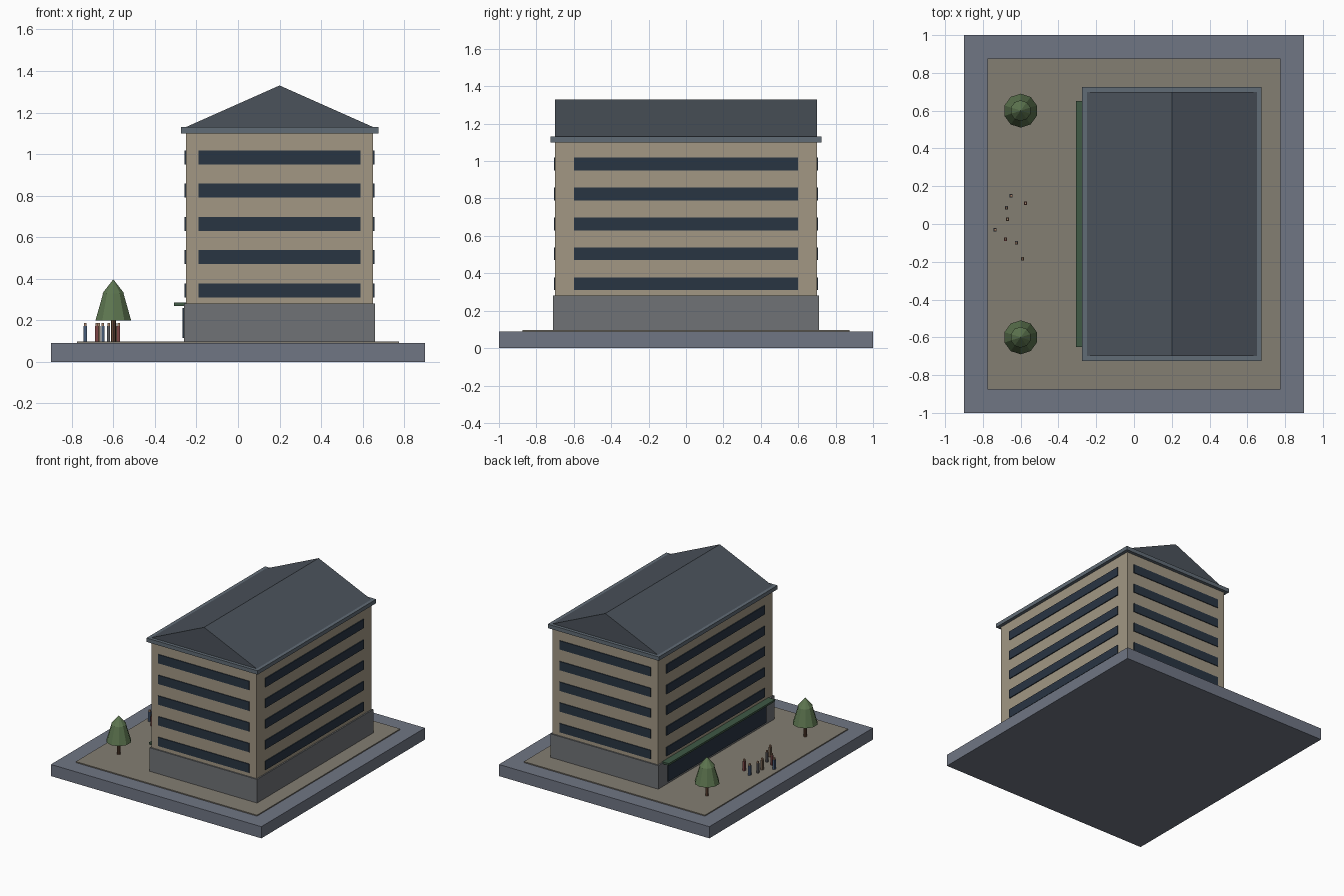
import bpy, bmesh
from math import radians

if "Cube" in bpy.data.objects:
    bpy.data.objects.remove(bpy.data.objects["Cube"])


def mat(name, r, g, b):
    m = bpy.data.materials.new(name)
    m.diffuse_color = (r, g, b, 1)
    m.use_nodes = True
    m.node_tree.nodes["Principled BSDF"].inputs["Base Color"].default_value = m.diffuse_color
    return m


SLATE = mat("slate", 0.16, 0.18, 0.23)
PAVING = mat("paving", 0.23, 0.21, 0.17)
WALL = mat("wall", 0.36, 0.31, 0.23)
STONE = mat("stone", 0.16, 0.17, 0.18)
TRIM = mat("trim", 0.12, 0.15, 0.18)
ROOF = mat("roof", 0.07, 0.085, 0.105)
GLASS = mat("glass", 0.022, 0.035, 0.055)
AWNING = mat("awning", 0.05, 0.10, 0.06)
BARK = mat("bark", 0.14, 0.07, 0.04)
LEAF = mat("leaf", 0.11, 0.18, 0.08)
SKIN = mat("skin", 0.38, 0.23, 0.15)
COATS = [mat("coat_blue", 0.06, 0.10, 0.18), mat("coat_red", 0.20, 0.06, 0.06),
         mat("coat_grey", 0.10, 0.10, 0.11), mat("coat_brown", 0.16, 0.11, 0.07)]


def box(name, x, y, z, m):
    """Box from (min, max) ranges on each axis."""
    bpy.ops.mesh.primitive_cube_add(size=1, location=[sum(r) / 2 for r in (x, y, z)])
    o = bpy.context.object
    o.name = name
    o.scale = [r[1] - r[0] for r in (x, y, z)]
    o.data.materials.append(m)
    return o


def cone(name, x, y, z, r1, r2, m, sides=10):
    bpy.ops.mesh.primitive_cone_add(vertices=sides, radius1=r1, radius2=r2,
                                    depth=z[1] - z[0], location=(x, y, sum(z) / 2))
    o = bpy.context.object
    o.name = name
    o.data.materials.append(m)
    return o


# Ground slab and paved yard
box("base_slab", (-0.9, 0.9), (-1, 1), (0, 0.09), SLATE)
box("paving", (-0.775, 0.775), (-0.875, 0.875), (0.085, 0.098), PAVING)

# Building masses
box("plinth", (-0.26, 0.66), (-0.71, 0.71), (0.09, 0.28), STONE)
box("wall_block", (-0.25, 0.65), (-0.70, 0.70), (0.28, 1.10), WALL)
box("cornice", (-0.275, 0.675), (-0.725, 0.725), (1.10, 1.13), TRIM)

# Gable roof, ridge along y
bm = bmesh.new()
tri = [bm.verts.new((x, -0.70, z)) for x, z in ((-0.25, 1.13), (0.65, 1.13), (0.2, 1.33))]
face = bm.faces.new(tri)
ext = bmesh.ops.extrude_face_region(bm, geom=[face])
bmesh.ops.translate(bm, vec=(0, 1.4, 0),
                    verts=[v for v in ext["geom"] if isinstance(v, bmesh.types.BMVert)])
bmesh.ops.recalc_face_normals(bm, faces=bm.faces)
mesh = bpy.data.meshes.new("gable_roof")
bm.to_mesh(mesh)
bm.free()
mesh.materials.append(ROOF)
bpy.context.collection.objects.link(bpy.data.objects.new("gable_roof", mesh))

# Window bands on all four sides of five floors
for i in range(5):
    z = (0.31 + 0.16 * i, 0.378 + 0.16 * i)
    box("window_front", (-0.19, 0.59), (-0.706, -0.69), z, GLASS)
    box("window_back", (-0.19, 0.59), (0.69, 0.706), z, GLASS)
    box("window_left", (-0.257, -0.24), (-0.6, 0.6), z, GLASS)
    box("window_right", (0.64, 0.657), (-0.6, 0.6), z, GLASS)

# Shopfront and awning on the left side
box("shopfront", (-0.267, -0.25), (-0.6, 0.6), (0.115, 0.26), GLASS)
box("awning", (-0.307, -0.25), (-0.65, 0.65), (0.27, 0.285), AWNING)

# Trees
for y in (-0.6, 0.6):
    cone("tree_trunk", -0.6, y, (0.095, 0.21), 0.012, 0.012, BARK, 8)
    cone("tree_lower_crown", -0.6, y, (0.20, 0.335), 0.09, 0.05, LEAF)
    cone("tree_upper_crown", -0.6, y, (0.33, 0.397), 0.055, 0.0, LEAF)

# Small crowd
people = [(-0.65, 0.15), (-0.575, 0.11), (-0.675, 0.085), (-0.67, 0.025),
          (-0.735, -0.03), (-0.68, -0.08), (-0.623, -0.10), (-0.59, -0.185)]
for i, (x, y) in enumerate(people):
    box("person_body", (x - 0.008, x + 0.008), (y - 0.009, y + 0.009), (0.098, 0.172), COATS[i % 4])
    box("person_head", (x - 0.006, x + 0.006), (y - 0.006, y + 0.006), (0.172, 0.187), SKIN)
